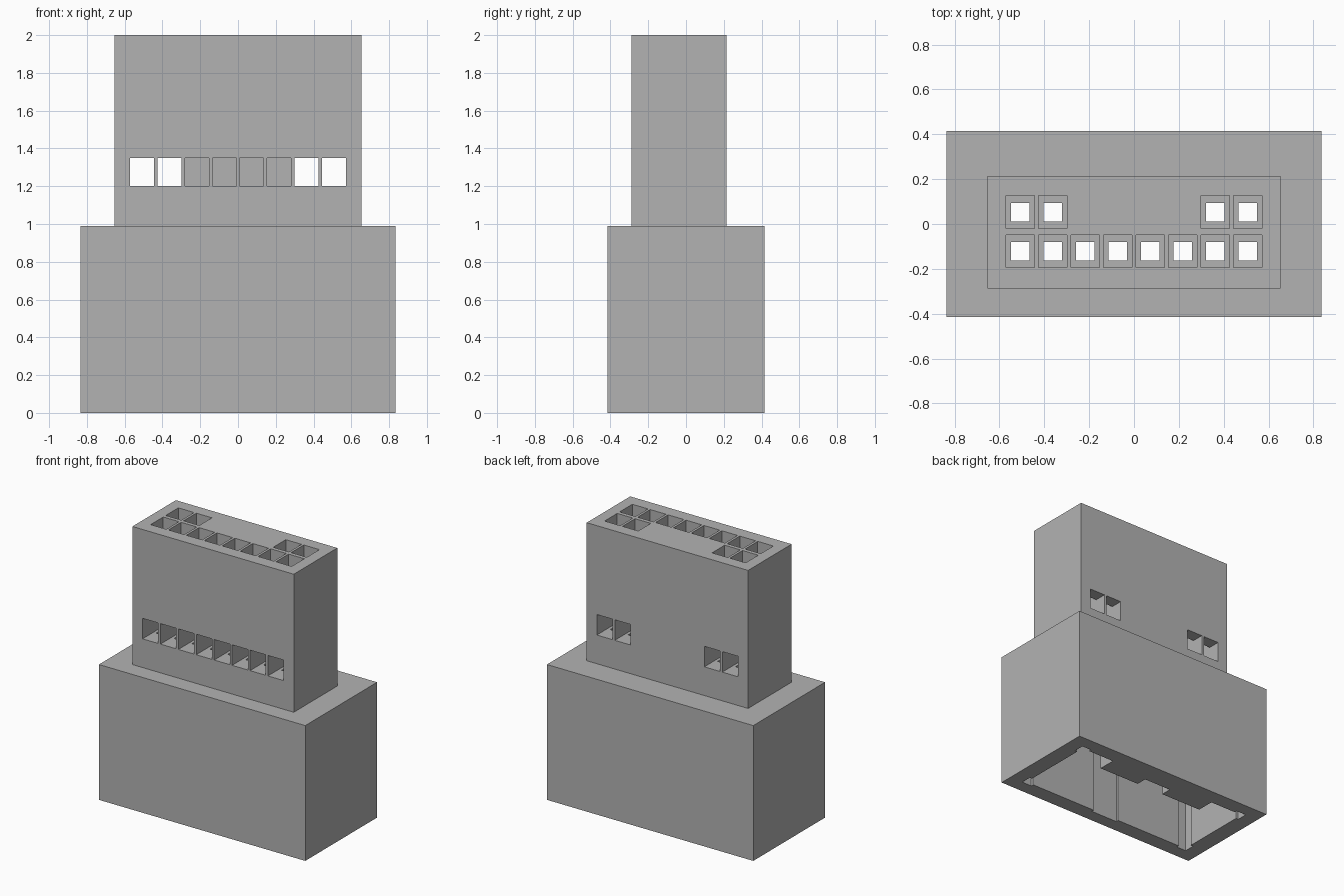
import bpy, bmesh
from mathutils import Matrix, Vector

old = bpy.data.objects.get("Cube")
if old:
    bpy.data.objects.remove(old, do_unlink=True)

grey = bpy.data.materials.new("plain_grey")
grey.use_nodes = True
COLOUR = (0.45, 0.45, 0.45, 1)
grey.diffuse_color = COLOUR
grey.node_tree.nodes["Principled BSDF"].inputs["Base Color"].default_value = COLOUR


def add_box(bm, x, y, z):
    """Box from (min, max) pairs."""
    size = Vector((x[1] - x[0], y[1] - y[0], z[1] - z[0]))
    centre = Vector((sum(x), sum(y), sum(z))) / 2
    made = bmesh.ops.create_cube(bm, matrix=Matrix.Translation(centre) @ Matrix.Diagonal(size).to_4x4())
    return made["verts"]


def finish(bm, name):
    bmesh.ops.recalc_face_normals(bm, faces=bm.faces)
    mesh = bpy.data.meshes.new(name)
    bm.to_mesh(mesh)
    bm.free()
    mesh.materials.append(grey)
    obj = bpy.data.objects.new(name, mesh)
    bpy.context.scene.collection.objects.link(obj)
    return obj


def carve(body, cutter):
    """Apply one exact cut and discard the cutter."""
    mod = body.modifiers.new("cut", "BOOLEAN")
    mod.operation, mod.solver, mod.object = "DIFFERENCE", "EXACT", cutter
    graph = bpy.context.evaluated_depsgraph_get()
    cut_mesh = bpy.data.meshes.new_from_object(body.evaluated_get(graph))
    body.modifiers.clear()
    body.data = cut_mesh
    bpy.data.objects.remove(cutter, do_unlink=True)


SHOULDER, TOP, SILL, LINTEL, CEILING = 0.99, 2.0, 1.2, 1.35, 0.88

# Stepped body: wide skirt with a narrower contact block grown from its top
bm = bmesh.new()
add_box(bm, (-0.835, 0.835), (-0.415, 0.415), (0, SHOULDER))
bm.faces.ensure_lookup_table()
top = max(bm.faces, key=lambda f: f.calc_center_median().z)
bmesh.ops.inset_individual(bm, faces=[top], thickness=0.1)
for v in top.verts:
    v.co.x = 0.653 if v.co.x > 0 else -0.653
    v.co.y = 0.215 if v.co.y > 0 else -0.288
grown = bmesh.ops.extrude_face_region(bm, geom=[top])["geom"]
for v in (g for g in grown if isinstance(g, bmesh.types.BMVert)):
    v.co.z = TOP
if top.is_valid:
    bmesh.ops.delete(bm, geom=[top], context="FACES_ONLY")
body = finish(bm, "connector_housing")

# Keyed mating cavity, open at the bottom: half outline mirrored in x
half = [(0.11, 0.25), (0.11, 0.17), (0.44, 0.17), (0.44, 0.30), (0.65, 0.30),
        (0.65, 0.32), (0.73, 0.32), (0.73, 0.24), (0.71, 0.24), (0.71, -0.24),
        (0.73, -0.24), (0.73, -0.32), (0.65, -0.32), (0.65, -0.30),
        (0.11, -0.30), (0.11, -0.32)]
outline = half + [(-x, y) for x, y in reversed(half)]
bm = bmesh.new()
face = bm.faces.new([bm.verts.new((x, y, -0.1)) for x, y in outline])
raised = bmesh.ops.extrude_face_region(bm, geom=[face])["geom"]
for v in (g for g in raised if isinstance(g, bmesh.types.BMVert)):
    v.co.z = CEILING
carve(body, finish(bm, "mating_cavity"))

# Contact wells: full front row, two at each end of the back row
columns = [0.145 * (i - 3.5) for i in range(8)]
outer = columns[:2] + columns[-2:]
FRONT, BACK = -0.122, 0.053
wells = [(x, FRONT) for x in columns] + [(x, BACK) for x in outer]


def well_cutter(name, rx, ry, z):
    cut = bmesh.new()
    for x, y in wells:
        add_box(cut, (x - rx, x + rx), (y - ry, y + ry), z)
    return finish(cut, name)


carve(body, well_cutter("wire_wells", 0.0635, 0.073, (SILL, TOP + 0.1)))
carve(body, well_cutter("pin_channels", 0.041, 0.041, (CEILING - 0.1, SILL + 0.1)))

# Latch windows: outer columns pass right through, inner ones stop in the well
bm = bmesh.new()
for x in columns:
    depth = 0.4 if x in outer else FRONT
    add_box(bm, (x - 0.0635, x + 0.0635), (-0.4, depth), (SILL, LINTEL))
carve(body, finish(bm, "latch_windows"))
